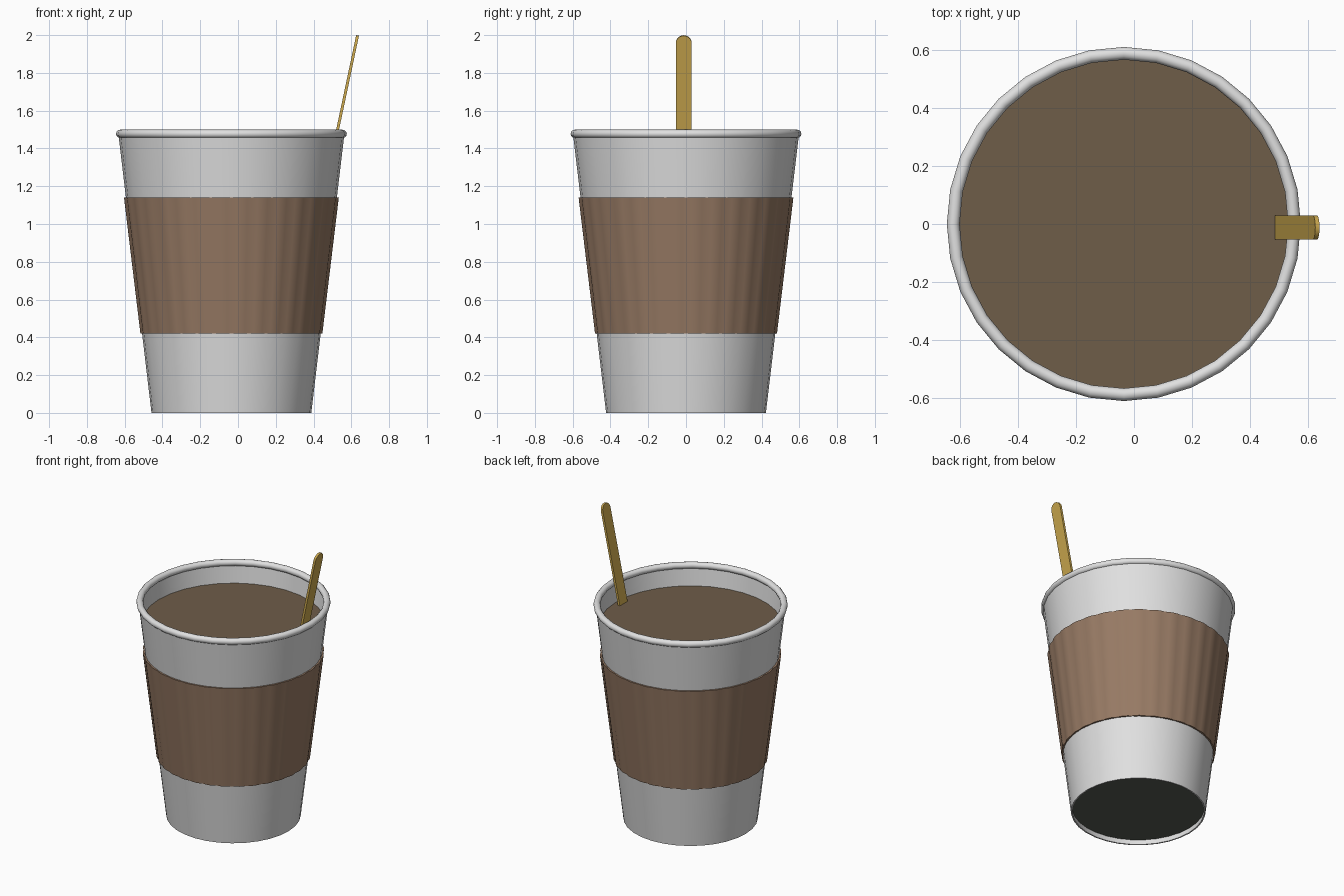
import bpy, bmesh, math
from mathutils import Matrix, Vector

old = bpy.data.objects.get("Cube")
if old:
    bpy.data.objects.remove(old, do_unlink=True)

CX = -0.035      # cup axis
SIDES = 32


def material(name, hex_code):
    def linear(v):
        return v / 12.92 if v <= 0.04045 else ((v + 0.055) / 1.055) ** 2.4
    rgb = [linear(int(hex_code[i:i + 2], 16) / 255) for i in (0, 2, 4)]
    mat = bpy.data.materials.new(name)
    mat.use_nodes = True
    mat.diffuse_color = (*rgb, 1)
    mat.node_tree.nodes["Principled BSDF"].inputs["Base Color"].default_value = (*rgb, 1)
    return mat


def finish(name, bm, mat, smooth=True):
    bmesh.ops.recalc_face_normals(bm, faces=bm.faces)
    mesh = bpy.data.meshes.new(name)
    bm.to_mesh(mesh)
    bm.free()
    mesh.materials.append(mat)
    ob = bpy.data.objects.new(name, mesh)
    bpy.context.collection.objects.link(ob)
    if smooth:
        bpy.ops.object.select_all(action='DESELECT')
        ob.select_set(True)
        bpy.context.view_layer.objects.active = ob
        bpy.ops.object.shade_smooth_by_angle(angle=math.radians(35))
    return ob


def ring_solid(name, profile, mat, sides=SIDES, wave=None):
    """Revolve a closed (radius, z) profile about the cup axis."""
    bm = bmesh.new()
    rings = []
    for i in range(sides):
        a = math.tau * i / sides
        ring = []
        for r, z in profile:
            if wave:
                r += wave(i)
            ring.append(bm.verts.new((CX + r * math.cos(a), r * math.sin(a), z)))
        rings.append(ring)
    n = len(profile)
    for i in range(sides):
        a, b = rings[i], rings[(i + 1) % sides]
        for j in range(n):
            k = (j + 1) % n
            bm.faces.new((a[j], b[j], b[k], a[k]))
    return finish(name, bm, mat)


def disc(name, radius, z, thickness, mat):
    bm = bmesh.new()
    bmesh.ops.create_cone(bm, cap_ends=True, segments=SIDES, radius1=radius,
                          radius2=radius, depth=thickness,
                          matrix=Matrix.Translation((CX, 0, z)))
    return finish(name, bm, mat)


paper = material("white paper", "E0E0E0")
card = material("brown card", "977A64")
coffee = material("dark coffee", "6E5D49")
wood = material("pale wood", "CBA84E")
under = material("dark underside", "555A52")

# Tapered cup wall and rolled rim
ring_solid("cup_wall", [(0.423, 0), (0.597, 1.465), (0.588, 1.465), (0.414, 0)], paper)
tube = [(0.589 + 0.022 * math.cos(math.tau * k / 12),
         1.477 + 0.022 * math.sin(math.tau * k / 12)) for k in range(12)]
ring_solid("cup_rim", tube, paper)

# Recessed base and drink surface
disc("cup_base", 0.418, 0.04, 0.01, under)
disc("drink", 0.575, 1.335, 0.01, coffee)

# Ribbed sleeve: shallow rounded ribs around the cup
STEPS = 4
ring_solid("sleeve", [(0.478, 0.42), (0.565, 1.14), (0.553, 1.14), (0.466, 0.42)],
           card, SIDES * STEPS,
           lambda i: 0.006 * math.sin(math.pi * (i % STEPS) / STEPS))

# Stirring stick: flat strip with a rounded top, leaning outward
HALF, THICK = 0.042, 0.015
foot, tip = Vector((0.485, -0.012, 1.3)), Vector((0.633, -0.012, 1.998))
length = (tip - foot).length
bm = bmesh.new()
outline = [(-HALF, 0), (HALF, 0)]
outline += [(HALF * math.cos(math.pi * k / 10),
             length - HALF + HALF * math.sin(math.pi * k / 10)) for k in range(11)]
face = bm.faces.new([bm.verts.new((-THICK / 2, y, z)) for y, z in outline])
extruded = bmesh.ops.extrude_face_region(bm, geom=[face])
moved = [v for v in extruded["geom"] if isinstance(v, bmesh.types.BMVert)]
bmesh.ops.translate(bm, verts=moved, vec=(THICK, 0, 0))
lean = math.atan2(tip.x - foot.x, tip.z - foot.z)
bm.transform(Matrix.Translation(foot) @ Matrix.Rotation(lean, 4, 'Y'))
finish("stir_stick", bm, wood)
